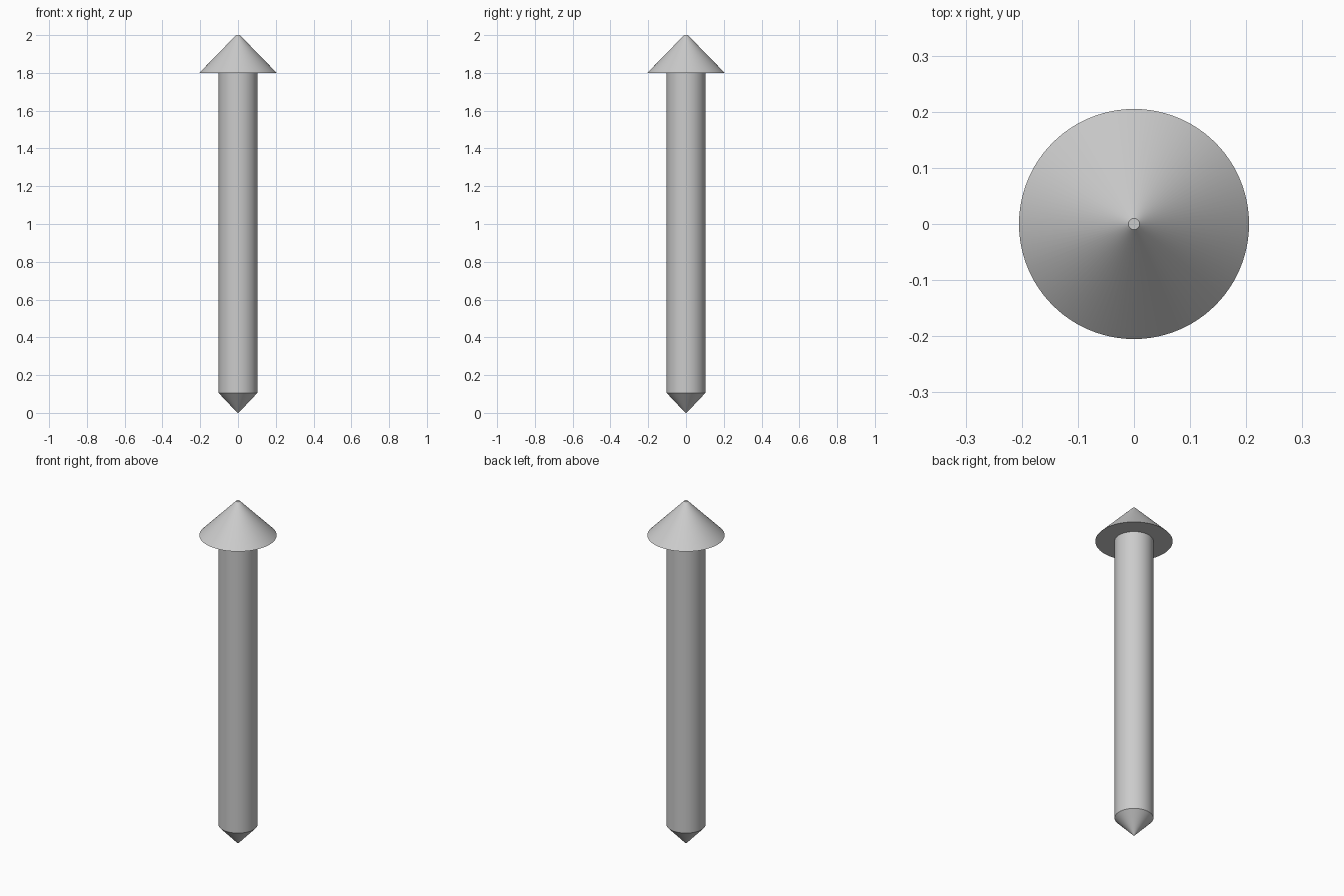
import bpy
import math

cube = bpy.data.objects.get("Cube")
if cube:
    bpy.data.objects.remove(cube, do_unlink=True)

GREY = (0.6, 0.6, 0.6, 1.0)
grey = bpy.data.materials.new("plain grey")
grey.use_nodes = True
grey.diffuse_color = GREY
grey.node_tree.nodes["Principled BSDF"].inputs["Base Color"].default_value = GREY


def frustum(name, z_low, z_high, r_low, r_high):
    """Round section between two heights, smooth around and sharp at the rims."""
    bpy.ops.mesh.primitive_cone_add(
        vertices=96, radius1=r_low, radius2=r_high, depth=z_high - z_low,
        location=(0, 0, (z_low + z_high) / 2))
    part = bpy.context.object
    part.name = name
    part.data.materials.append(grey)
    bpy.ops.object.shade_smooth_by_angle(angle=math.radians(30))
    return part


SHAFT_R = 0.103
TIP_TOP = 0.106
HEAD_BASE = 1.8

# Pointed lower end, long shaft, and wide conical head with a tiny flat top
frustum("lower_tip", 0, TIP_TOP, 0.003, SHAFT_R)
frustum("shaft", TIP_TOP, HEAD_BASE, SHAFT_R, SHAFT_R)
frustum("cone_head", HEAD_BASE, 2, 0.205, 0.01)
